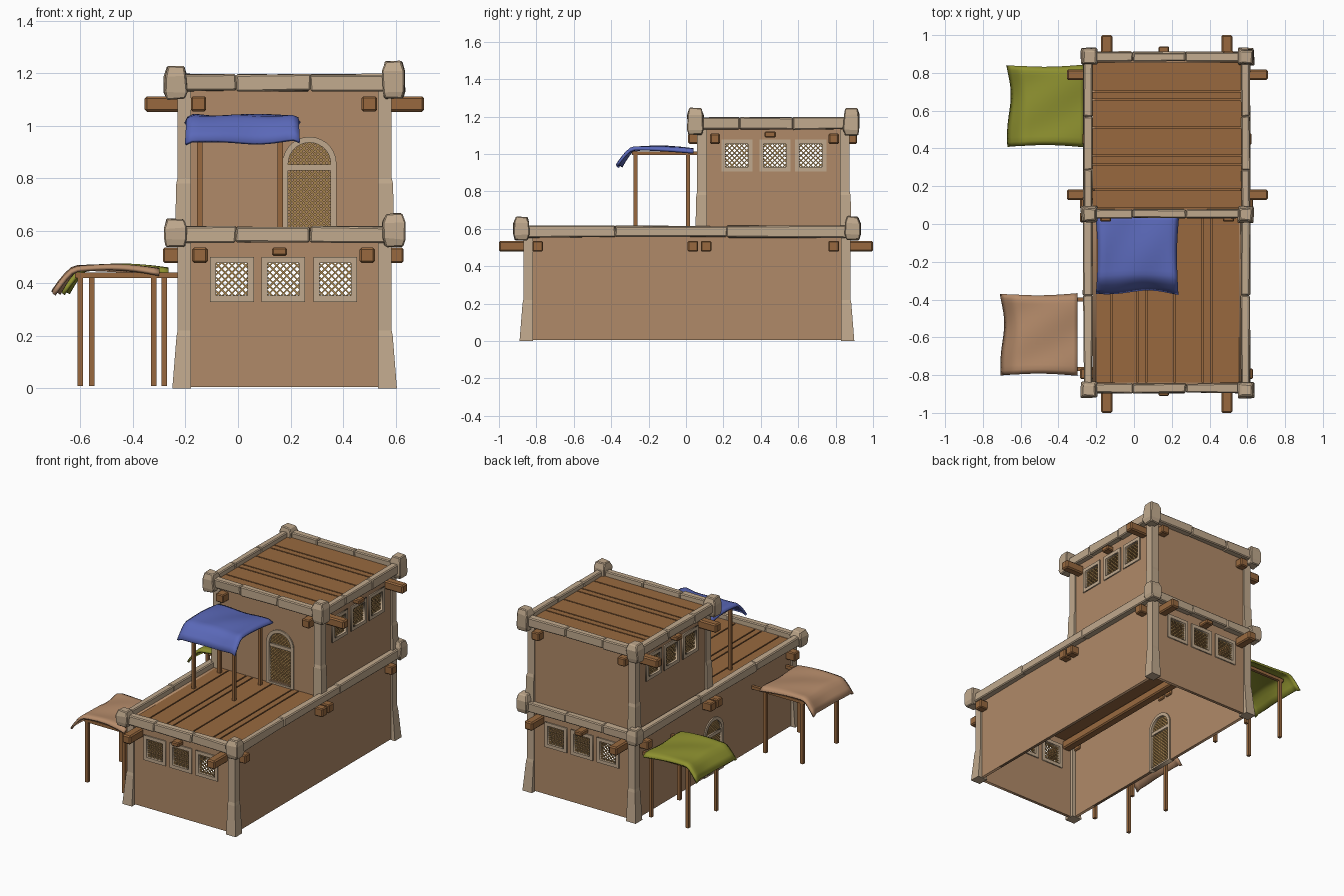
import bpy, bmesh, math, random
from mathutils import Vector

if "Cube" in bpy.data.objects:
    bpy.data.objects.remove(bpy.data.objects["Cube"])

random.seed(4)


def mat(name, hexa):
    m = bpy.data.materials.new(name)
    c = [int(hexa[i:i + 2], 16) / 255 for i in (0, 2, 4)]
    m.diffuse_color = [x / 12.92 if x < 0.04045 else ((x + 0.055) / 1.055) ** 2.4 for x in c] + [1]
    m.use_nodes = True
    m.node_tree.nodes["Principled BSDF"].inputs["Base Color"].default_value = m.diffuse_color
    return m


WALL = mat("clay wall", "B08A68")
TRIM = mat("pale stone", "C0A98D")
WOOD = mat("brown wood", "98693F")
LATT = mat("lattice", "A98550")
BLUE = mat("blue cloth", "5A68B8")
GREEN = mat("green cloth", "8F9230")
TAN = mat("tan cloth", "B68C6B")


def finish(name, bm, m, bevel=0):
    bmesh.ops.remove_doubles(bm, verts=bm.verts, dist=1e-5)
    bmesh.ops.recalc_face_normals(bm, faces=bm.faces)
    me = bpy.data.meshes.new(name)
    bm.to_mesh(me)
    bm.free()
    me.materials.append(m)
    ob = bpy.data.objects.new(name, me)
    bpy.context.collection.objects.link(ob)
    if bevel:
        mod = ob.modifiers.new("bevel", 'BEVEL')
        mod.width, mod.segments = bevel, 1
    return ob


def loft(bm, rings):
    rs = [[bm.verts.new(p) for p in r] for r in rings]
    for a, b in zip(rs, rs[1:]):
        for i in range(4):
            bm.faces.new((a[i], a[(i + 1) % 4], b[(i + 1) % 4], b[i]))
    bm.faces.new(rs[0])
    bm.faces.new(rs[-1])


def ring(x0, x1, y0, y1, z, j=0):
    r = lambda: random.uniform(-j, j)
    return [(x + r(), y + r(), z + r()) for x, y in ((x0, y0), (x1, y0), (x1, y1), (x0, y1))]


def boxes(name, items, m, bevel=0, jitter=0):
    """items: (x0, x1, y0, y1, z0, z1)"""
    bm = bmesh.new()
    for x0, x1, y0, y1, z0, z1 in items:
        loft(bm, [ring(x0, x1, y0, y1, z, jitter) for z in (z0, z1)])
    return finish(name, bm, m, bevel)


def place(axis, off, u, w, d):
    return Vector((u, off + d, w)) if axis == 'y' else Vector((off + d, u, w))


def plate(name, loops, axis, off, thick, m):
    """Flat panel with holes: first loop is the outline, the rest are holes"""
    cu = bpy.data.curves.new(name, 'CURVE')
    cu.dimensions, cu.fill_mode, cu.extrude = '2D', 'BOTH', thick / 2
    for lp in loops:
        s = cu.splines.new('POLY')
        s.points.add(len(lp) - 1)
        for p, (u, w) in zip(s.points, lp):
            p.co = (u, w, 0, 1)
        s.use_cyclic_u = True
    ob = bpy.data.objects.new(name + "_outline", cu)
    bm = bmesh.new()
    me = bpy.data.meshes.new_from_object(ob)
    bm.from_mesh(me)
    bpy.data.objects.remove(ob)
    bpy.data.meshes.remove(me)
    for v in bm.verts:
        v.co = place(axis, off, *v.co)
    return finish(name, bm, m)


def rect(u0, u1, w0, w1):
    return [(u0, w0), (u1, w0), (u1, w1), (u0, w1)]


def arch(c, z0, hw, spring):
    return [(c - hw, z0), (c + hw, z0)] + [
        (c + hw * math.cos(math.pi * i / 14), spring + hw * math.sin(math.pi * i / 14)) for i in range(15)]


def lattice(name, axis, off, c, zc, size, inside, step, width):
    """Diagonal bars clipped to a convex opening"""
    bm = bmesh.new()
    n = int(size / step) + 1
    for sg in (1, -1):
        dr, nr = Vector((1, sg)).normalized(), Vector((-sg, 1)).normalized()
        for i in range(-n, n + 1):
            base = Vector((c, zc)) + nr * i * step
            ts = [k * 0.004 for k in range(-90, 91) if inside(*(base + dr * k * 0.004))]
            if len(ts) < 2:
                continue
            a, b, h = base + dr * (ts[0] - .004), base + dr * (ts[-1] + .004), nr * width / 2
            quad = (a - h, b - h, b + h, a + h)
            loft(bm, [[place(axis, off, p.x, p.y, d) for p in quad] for d in (-.003, .003)])
    return finish(name, bm, LATT)


def window(name, axis, off, c, zc):
    plate(name + "_frame", [rect(c - .083, c + .083, zc - .085, zc + .085),
                            rect(c - .06, c + .06, zc - .062, zc + .062)], axis, off, .036, TRIM)
    lattice(name + "_lattice", axis, off, c, zc, .1,
            lambda u, w: abs(u - c) < .06 and abs(w - zc) < .062, .0185, .006)


def door(name, axis, off, c, z):
    sp = z + .275
    plate(name + "_frame", [arch(c, z, .103, sp), arch(c, z + .012, .081, sp)], axis, off, .036, TRIM)
    plate(name + "_transom", [rect(c - .083, c + .083, z + .25, z + .272)], axis, off, .026, TRIM)
    lattice(name + "_lattice", axis, off, c, z + .18, .24,
            lambda u, w: abs(u - c) < .081 and w > z + .012 and (w < sp or math.hypot(u - c, w - sp) < .081),
            .0155, .0075)


# Main dimensions
XL, XR, YF, YB, UF, UB = -.22, .575, -.86, .87, .07, .865
T = .02
WX, WY = (-.023, .173, .37), (.272, .475, .667)
DX, DY = .272, .02
wx = [rect(c - .07, c + .07, .345, .485) for c in WX]
wy = [rect(c - .07, c + .07, .92, 1.065) for c in WY]

# Lower walls
for nm, y in (("front", YF + T / 2), ("back", YB - T / 2)):
    plate(f"lower_{nm}_wall", [rect(XL, XR, 0.005, .58)] + wx, 'y', y, T, WALL)
    for i, c in enumerate(WX):
        window(f"lower_{nm}_window_{i + 1}", 'y', y, c, .415)
plate("lower_left_wall", [rect(YF, YB, 0.005, .58), arch(DY, .02, .09, .275)], 'x', XL + T / 2, T, WALL)
plate("lower_right_wall", [rect(YF, YB, 0.005, .58)], 'x', XR - T / 2, T, WALL)
door("side_door", 'x', XL + T / 2, DY, 0.005)

# Upper walls
plate("upper_front_wall", [rect(XL, XR, .56, 1.15), arch(DX, .6, .09, .855)], 'y', UF + T / 2, T, WALL)
plate("upper_back_wall", [rect(XL, XR, .56, 1.15)], 'y', UB - T / 2, T, WALL)
door("terrace_door", 'y', UF + T / 2, DX, .58)
for nm, x in (("left", XL + T / 2), ("right", XR - T / 2)):
    plate(f"upper_{nm}_wall", [rect(UF, UB, .56, 1.15)] + wy, 'x', x, T, WALL)
    for i, c in enumerate(WY):
        window(f"upper_{nm}_window_{i + 1}", 'x', x, c, .9925)


# Corner posts with flared feet, and their capstones
def corner(name, x, y, sx, sy, levels, cap_top):
    def sq(z, out, inn=.042):
        xs = sorted((x + sx * out, x - sx * inn))
        ys = sorted((y + sy * out, y - sy * inn))
        return ring(*xs, *ys, z)
    bm = bmesh.new()
    loft(bm, [sq(z, o) for z, o in levels])
    finish(name + "_post", bm, TRIM)
    cx, cy, z0 = x + sx * .018, y + sy * .02, levels[-1][0] - .03
    bm = bmesh.new()
    loft(bm, [ring(cx - h, cx + h, cy - h, cy + h, z, .004) for z, h in
              ((z0, .034), (z0 + .03, .042), (cap_top - .04, .042), (cap_top - .004, .031))])
    finish(name + "_capstone", bm, TRIM, .005)


for nx, x, sx, dz in (("left", XL, -1, 0), ("right", XR, 1, .02)):
    for ny, yl, yu, sy in (("front", YF, UF, -1), ("back", YB, UB, 1)):
        corner(f"lower_{ny}_{nx}", x, yl, sx, sy, [(0, .03), (.2, .014), (.22, .01), (.57, .01)], .65 + dz)
        corner(f"upper_{ny}_{nx}", x, yu, sx, sy, [(.58, .02), (.78, .015), (.8, .01), (1.13, .01)], 1.23 + dz)


# Parapets made of worn stone blocks
def parapet(name, y0, y1, z0, z1):
    items, cuts = [], (0, .28, .62, 1)
    for a, b in zip(cuts, cuts[1:]):
        xa, xb = -.24 + .83 * a, -.24 + .83 * b
        ya, yb = y0 + (y1 - y0) * a, y0 + (y1 - y0) * b
        for y in (y0, y1):
            items.append((xa, xb, y - .024, y + .024, z0, z1))
        for x in (-.245, .591):
            items.append((x - .023, x + .023, ya, yb, z0, z1))
    boxes(name, items, TRIM, .006, .004)


parapet("lower_parapet", -.87, .888, .555, .616)
parapet("upper_parapet", .055, .885, 1.132, 1.196)

# Roof decks: slab with planks, gaps between
edges = (0, .13, .3, .36, .55, .74, .8, 1)
lo, up = [], []
for a, b in zip(edges, edges[1:]):
    lo.append((-.22 + .79 * a + .004, -.22 + .79 * b - .004, -.85, .07, .565, .58))
    up.append((-.22, .57, .08 + .78 * a + .004, .08 + .78 * b - .004, 1.15, 1.165))
boxes("terrace_planks", lo, WOOD)
boxes("top_roof_planks", up, WOOD)
boxes("terrace_slab", [(-.21, .565, -.85, .86, .545, .567)], WOOD)
boxes("top_roof_slab", [(-.21, .565, .08, .855, 1.13, 1.152)], WOOD)

# Long roof beams poking through the walls
boxes("lower_long_beams", [(x - .03, x + .03, -1, 1, .478, .536) for x in (-.145, .492)], WOOD, .008)
boxes("upper_long_beams", [(-.355, .709, y - .028, y + .028, 1.053, 1.111) for y in (.155, .79)], WOOD, .008)

# Short beam ends
stubs = []
for x0, x1 in ((-.285, -.19), (.545, .63)):
    stubs += [(x0, x1, y - .028, y + .028, .478, .536) for y in (-.793, .037, .108, .79)]
    stubs.append((x0 + .012, x1 - .008, .42, .48, 1.088, 1.12))
for y0, y1 in ((-.91, -.84), (.85, .94)):
    stubs.append((.13, .186, y0, y1, .505, .536))
for x in (-.15, .5):
    stubs += [(x - .029, x + .029, .012, .1, 1.055, 1.111), (x - .029, x + .029, .84, .915, 1.055, 1.111)]
boxes("beam_ends", stubs, WOOD, .006)


# Awnings: draped cloth on four posts
def cloth(name, start, wide, out, z0, m):
    bm = bmesh.new()
    n = 18
    g = []
    for i in range(n + 1):
        s = i / n
        e = 2 * s - 1
        row = []
        for k in range(n + 1):
            t = k / n
            d = max(0, (t - .8) / .2)
            z = z0 + .014 * math.sin(math.pi * t) + .012 * e * e * t - .085 * d ** 1.4
            z += .004 * math.sin(9 * s + 5 * t) - .014 * max(0, abs(e) - .88) / .12
            flow = t * (1 - .03 * math.sin(math.pi * s)) + .02 * d * math.sin(7 * s)
            side = .5 + e / 2 * (1 - .05 * math.sin(math.pi * t) * abs(e))
            p = Vector(start) + Vector(wide) * side + Vector(out) * flow
            row.append(bm.verts.new((p.x, p.y, z)))
        g.append(row)
    for i in range(n):
        for k in range(n):
            bm.faces.new((g[i][k], g[i + 1][k], g[i + 1][k + 1], g[i][k + 1]))
    for f in bm.faces:
        f.smooth = True
    ob = finish(name, bm, m)
    mod = ob.modifiers.new("thickness", 'SOLIDIFY')
    mod.thickness, mod.offset = .014, 0


def frame(name, xs, ys, z0, z1, bars):
    r = .0105
    items = [(x - r, x + r, y - r, y + r, z0, z1) for x in xs for y in ys]
    boxes(name, items + bars, WOOD)


cloth("blue_awning", (-.2, .04), (.435, 0), (0, -.405), 1.02, BLUE)
frame("blue_awning_frame", (-.146, .16), (-.27, .01), .575, 1.015,
      [(x - .01, x + .01, -.29, .075, .995, 1.014) for x in (-.146, .16)])
cloth("tan_awning", (-.3, -.8), (0, .43), (-.4, 0), .448, TAN)
frame("tan_awning_frame", (-.6, -.32), (-.767, -.4), .01, .44,
      [(-.62, -.215, y - .01, y + .01, .42, .441) for y in (-.767, -.4)])
cloth("green_awning", (-.265, .41), (0, .43), (-.4, 0), .45, GREEN)
frame("green_awning_frame", (-.557, -.28), (.47, .775), .01, .44,
      [(-.58, -.215, y - .01, y + .01, .42, .441) for y in (.47, .775)])
